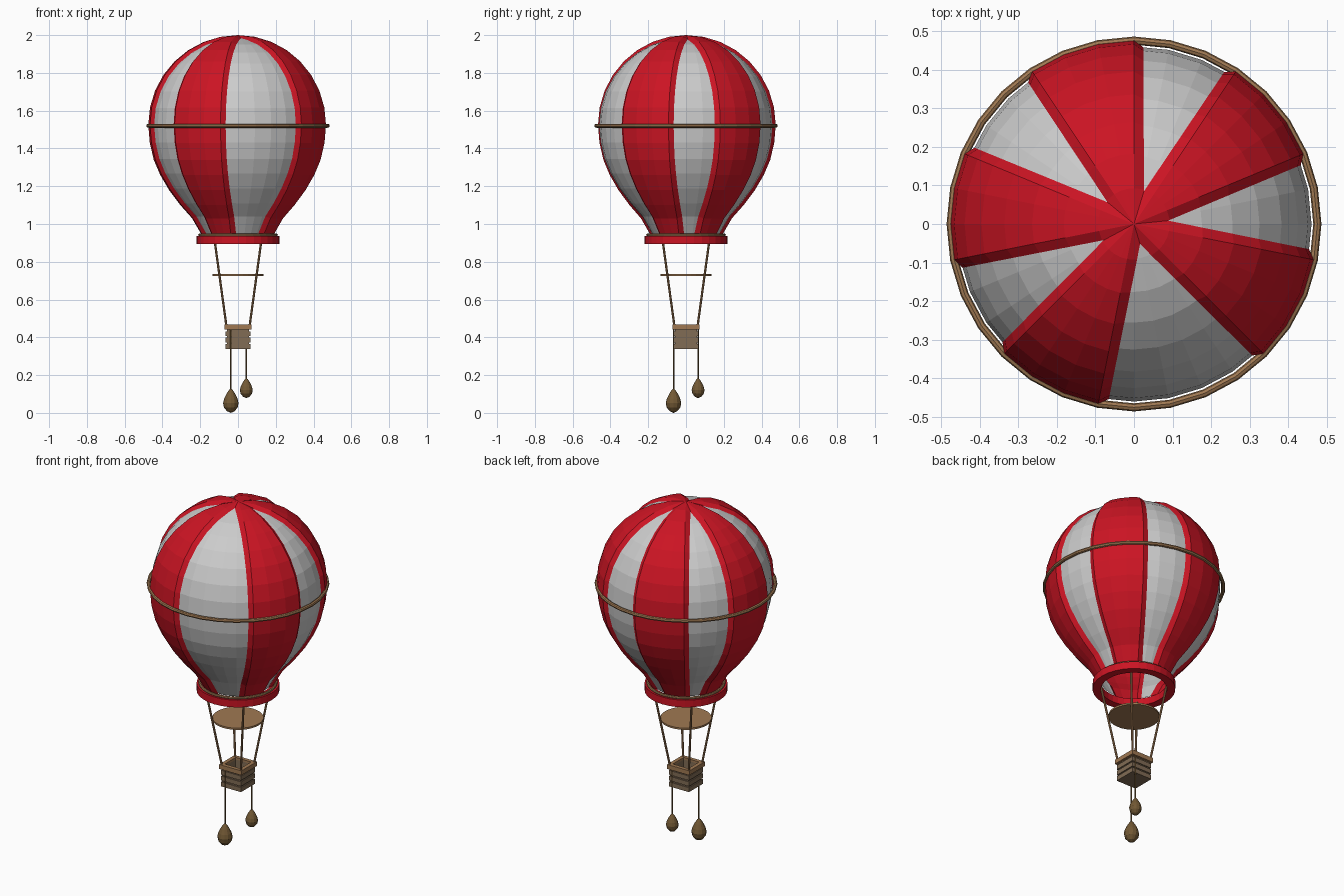
import bpy, bmesh, math
from mathutils import Vector

if "Cube" in bpy.data.objects:
    bpy.data.objects.remove(bpy.data.objects["Cube"])


def material(name, rgb):
    m = bpy.data.materials.new(name)
    m.diffuse_color = (*rgb, 1)
    m.use_nodes = True
    m.node_tree.nodes["Principled BSDF"].inputs["Base Color"].default_value = m.diffuse_color
    return m


RED = material("red_cloth", (0.6, 0.007, 0.017))
WHITE = material("white_cloth", (0.75, 0.75, 0.75))
WOOD = material("wood", (0.35, 0.19, 0.085))
DARK = material("dark_wood", (0.22, 0.15, 0.09))
SACK = material("sackcloth", (0.17, 0.10, 0.035))


def finish(name, bm, *mats):
    bmesh.ops.recalc_face_normals(bm, faces=bm.faces)
    me = bpy.data.meshes.new(name)
    bm.to_mesh(me)
    bm.free()
    for m in mats:
        me.materials.append(m)
    ob = bpy.data.objects.new(name, me)
    bpy.context.collection.objects.link(ob)
    return ob


def lathe(profile, n, closed=False):
    """Revolve (radius, z) points about z; zero radius becomes a pole."""
    bm = bmesh.new()
    rings = []
    for r, z in profile:
        if r == 0:
            rings.append([bm.verts.new((0, 0, z))] * n)
        else:
            rings.append([bm.verts.new((r * math.cos(math.tau * i / n),
                                        r * math.sin(math.tau * i / n), z)) for i in range(n)])
    pairs = list(zip(rings, rings[1:] + rings[:1])) if closed else list(zip(rings, rings[1:]))
    segs = {}
    for a, b in pairs:
        for i in range(n):
            j = (i + 1) % n
            loop = list(dict.fromkeys((a[i], a[j], b[j], b[i])))
            segs.setdefault(i, []).append(bm.faces.new(loop))
    return bm, segs


def torus(name, major, minor, z, mat):
    prof = [(major + minor * math.cos(math.tau * k / 8), z + minor * math.sin(math.tau * k / 8))
            for k in range(8)]
    return finish(name, lathe(prof, 32, True)[0], mat)


def rod(name, a, b, r, mat):
    a, b = Vector(a), Vector(b)
    bm = bmesh.new()
    bmesh.ops.create_cone(bm, cap_ends=True, segments=8, radius1=r, radius2=r, depth=(b - a).length)
    ob = finish(name, bm, mat)
    ob.rotation_mode = 'QUATERNION'
    ob.rotation_quaternion = (b - a).to_track_quat('Z', 'Y')
    ob.location = (a + b) / 2
    return ob


def square_band(name, outer, inner, z0, z1, mat):
    prof = [(outer, z0), (outer, z1), (inner, z1), (inner, z0)]
    bm, _ = lathe([(r * math.sqrt(2), z) for r, z in prof], 4, True)
    ob = finish(name, bm, mat)
    ob.rotation_euler.z = math.pi / 4
    return ob


# Envelope: 32 gores, red in groups of three, white gores sunk inside red edging
R, CZ = 0.475, 1.525
profile = [(0.185, 0.93), (0.243, 1.03), (0.305, 1.10), (0.365, 1.18), (0.412, 1.26),
           (0.446, 1.34), (0.467, 1.43)]
profile += [(R * math.cos(math.radians(11.25 * k)), CZ + R * math.sin(math.radians(11.25 * k)))
            for k in range(8)] + [(0, 2.0)]
bm, segs = lathe(profile, 32)
bmesh.ops.recalc_face_normals(bm, faces=bm.faces)
red_starts = (2, 8, 14, 20, 28)
for start, nxt in zip(red_starts, red_starts[1:] + (34,)):
    faces = [f for s in range(start + 3, nxt) for f in segs[s % 32]]
    for f in faces:
        f.material_index = 1
    lip = bmesh.ops.inset_region(bm, faces=faces, thickness=0.026, depth=-0.015,
                                 use_even_offset=True, use_boundary=False)
    for f in lip["faces"]:
        f.material_index = 0
finish("envelope", bm, RED, WHITE)

# Collar and hoops
finish("collar", lathe([(0.22, 0.895), (0.22, 0.937), (0.175, 0.937), (0.175, 0.895)], 32, True)[0], RED)
torus("collar_hoop", 0.203, 0.008, 0.942, WOOD)
torus("equator_hoop", 0.475, 0.0105, 1.52, WOOD)

# Flat disc between envelope and basket
finish("disc", lathe([(0, 0.724), (0.136, 0.724), (0.136, 0.734), (0, 0.734)], 32)[0], WOOD)

# Suspension ropes
for sx in (-1, 1):
    for sy in (-1, 1):
        rod("suspension_rope", (sx * 0.124, sy * 0.124, 0.915), (sx * 0.06, sy * 0.06, 0.45), 0.006, WOOD)

# Basket: thin walls, floor, slats and rim
square_band("basket_wall", 0.059, 0.05, 0.338, 0.455, DARK)
for k in range(3):
    z = 0.338 + 0.034 * k
    square_band("basket_slat", 0.065, 0.056, z, z + 0.026, DARK)
square_band("basket_rim", 0.072, 0.05, 0.441, 0.467, WOOD)
bm = bmesh.new()
bmesh.ops.create_cube(bm, size=1)
floor = finish("basket_floor", bm, DARK)
floor.scale = (0.116, 0.116, 0.012)
floor.location.z = 0.344

# Hanging sandbags with their ropes
teardrop = [(0, 0), (0.5, 0.07), (0.88, 0.22), (1, 0.40), (0.86, 0.58), (0.55, 0.78), (0.25, 0.93), (0, 1)]
for name, x, y, z, r, h in (("large_sandbag", -0.038, -0.066, 0, 0.041, 0.13),
                            ("small_sandbag", 0.044, 0.064, 0.078, 0.034, 0.107)):
    ob = finish(name, lathe([(r * p, h * q) for p, q in teardrop], 12)[0], SACK)
    ob.location = (x, y, z)
    rod(name + "_rope", (x, y, z + h * 0.95), (x, y, 0.45), 0.004, SACK)
